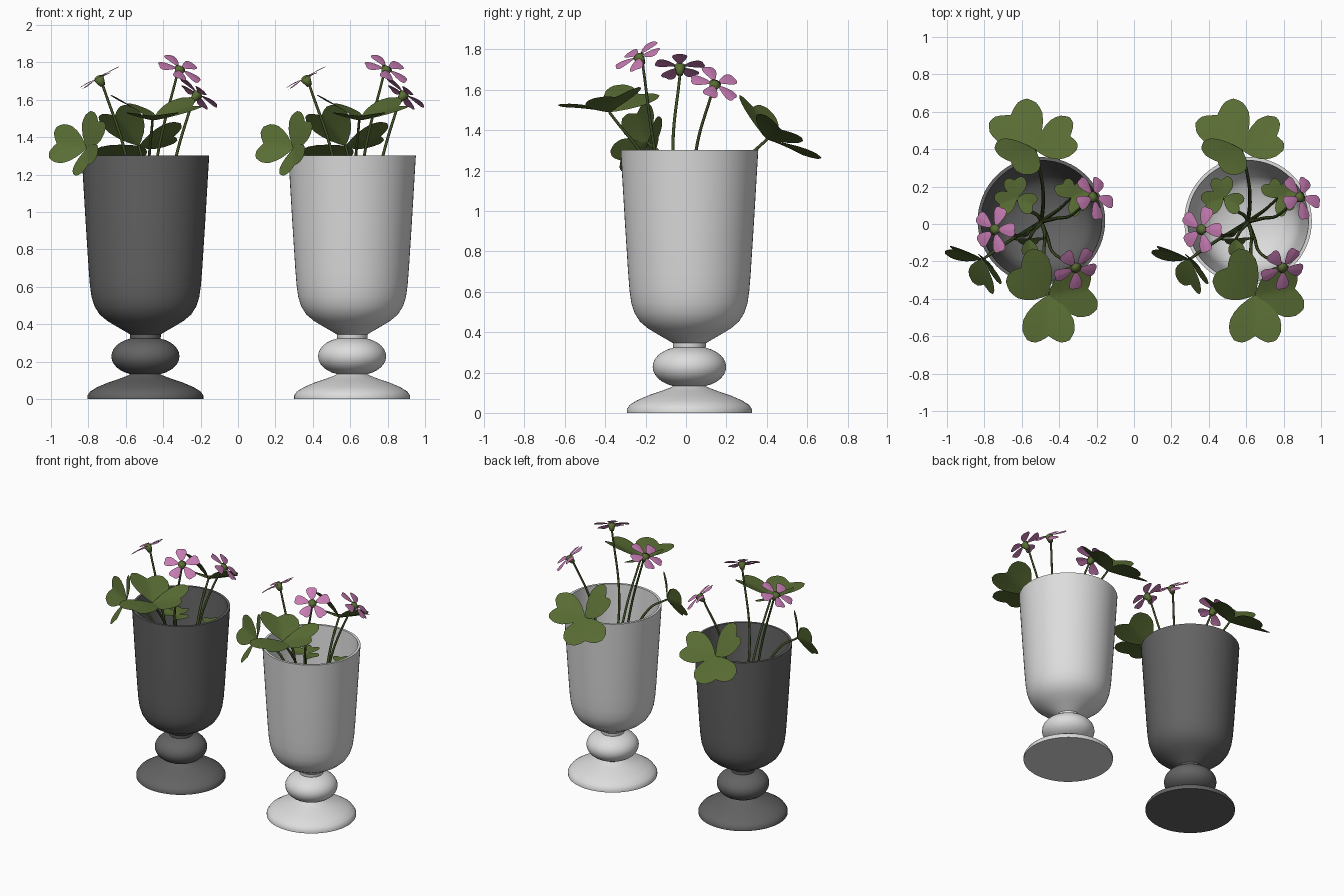
import bpy, bmesh, math
from mathutils import Vector, Matrix

if "Cube" in bpy.data.objects:
    bpy.data.objects.remove(bpy.data.objects["Cube"])

def mat(name, rgb):
    m = bpy.data.materials.new(name)
    m.diffuse_color = (*rgb, 1)
    m.use_nodes = True
    m.node_tree.nodes["Principled BSDF"].inputs["Base Color"].default_value = m.diffuse_color
    return m

DARK = mat("dark_grey", (0.125, 0.125, 0.125))
LIGHT = mat("light_grey", (0.72, 0.72, 0.72))
LEAF = mat("leaf_green", (0.10, 0.152, 0.034))
STEM = mat("stem_green", (0.05, 0.08, 0.018))
PINK = mat("petal_pink", (0.57, 0.20, 0.45))

OFFSET = Vector((1.105, 0, 0))          # second pot is a copy of the first
POT = Vector((-0.495, 0.017, 0))
ROOT = Vector((-0.495, 0.012, 0.46))

def add(name, bm, mats):
    """Turn a bmesh into a smooth object plus a copy in the second pot."""
    me = bpy.data.meshes.new(name)
    bm.to_mesh(me)
    bm.free()
    for m in mats:
        me.materials.append(m)
    for p in me.polygons:
        p.use_smooth = True
    for side, off in (("left", Vector()), ("right", OFFSET)):
        ob = bpy.data.objects.new(f"{name}_{side}", me)
        ob.location = off
        bpy.context.collection.objects.link(ob)

# ---- goblet pots: one revolved profile -------------------------------------
def goblet(name, centre, material):
    prof = [(0, 0), (0.31, 0), (0.31, 0.018), (0.295, 0.04), (0.26, 0.062), (0.2, 0.088),
            (0.14, 0.108), (0.095, 0.125)]
    for i in range(1, 16):              # ball on the stem
        a = math.pi * i / 16
        r = 0.182 * math.sin(a) ** 0.85
        if r > 0.07:
            prof.append((r, 0.228 - 0.103 * math.cos(a)))
    prof += [(0.082, 0.332), (0.082, 0.345), (0.11, 0.362), (0.155, 0.388), (0.205, 0.418),
             (0.245, 0.452), (0.272, 0.495), (0.288, 0.545), (0.297, 0.61), (0.304, 0.7),
             (0.32, 0.95), (0.341, 1.303), (0.323, 1.303), (0.302, 0.95), (0.286, 0.7),
             (0.277, 0.6), (0.262, 0.53), (0.232, 0.475), (0.18, 0.435), (0.09, 0.41), (0, 0.40)]
    bm = bmesh.new()
    vs = [bm.verts.new((r, 0, z)) for r, z in prof]
    es = [bm.edges.new(p) for p in zip(vs, vs[1:])]
    bmesh.ops.spin(bm, geom=vs + es, axis=(0, 0, 1), cent=(0, 0, 0), steps=64, angle=2 * math.pi)
    bmesh.ops.remove_doubles(bm, verts=bm.verts, dist=1e-4)
    bmesh.ops.recalc_face_normals(bm, faces=bm.faces)
    me = bpy.data.meshes.new(name)
    bm.to_mesh(me)
    bm.free()
    me.materials.append(material)
    ob = bpy.data.objects.new(name, me)
    ob.location = centre
    bpy.context.collection.objects.link(ob)
    bpy.context.view_layer.objects.active = ob
    ob.select_set(True)
    bpy.ops.object.shade_smooth_by_angle(angle=math.radians(40))
    ob.select_set(False)

goblet("dark_goblet", POT, DARK)
goblet("light_goblet", POT + OFFSET, LIGHT)

# ---- blades: heart leaflets and petals as polar fans -----------------------
HEART = [(0, 0.86), (6, 0.93), (14, 1.03), (24, 1.06), (36, 0.93), (46, 0.72), (54, 0.42), (60, 0.14)]
PETAL = [(0, 0.97), (10, 1.0), (18, 0.96), (24, 0.83), (28, 0.62), (32, 0.3)]

def reach(table, a):
    for (a0, r0), (a1, r1) in zip(table, table[1:]):
        if a <= a1 + 1e-6:
            return r0 + (r1 - r0) * (a - a0) / (a1 - a0)
    return table[-1][1]

def blade(bm, base, tip, normal, table, fold, arch, mi=0):
    """Fan from base to tip; fold lifts the sides, arch bows the length."""
    base, tip = Vector(base), Vector(tip)
    d = tip - base
    L = d.length
    d.normalize()
    side = Vector(normal).cross(d).normalized()
    up = d.cross(side)
    n, rings, amax = 24, 5, table[-1][0]
    root = bm.verts.new(base)
    prev = None
    for k in range(1, rings + 1):
        row = []
        for i in range(n + 1):
            a = -amax + 2 * amax * i / n
            r = reach(table, abs(a)) * k / rings
            x, y = r * math.cos(math.radians(a)), r * math.sin(math.radians(a))
            h = fold * (math.sqrt(y * y + 0.004) - 0.063) + arch * x * (1 - x)
            row.append(bm.verts.new(base + L * (x * d + y * side + h * up)))
        for i in range(n):
            f = [root, row[i], row[i + 1]] if prev is None else [prev[i], row[i], row[i + 1], prev[i + 1]]
            bm.faces.new(f).material_index = mi
        prev = row

# ---- stems: tapered tubes through a few points -----------------------------
def stem(name, points, r0=0.011, r1=0.007):
    cu = bpy.data.curves.new(name, 'CURVE')
    cu.dimensions = '3D'
    cu.bevel_depth = 1.0
    cu.bevel_resolution = 2
    cu.resolution_u = 8
    sp = cu.splines.new('BEZIER')
    sp.bezier_points.add(len(points) - 1)
    for i, (bp, p) in enumerate(zip(sp.bezier_points, points)):
        bp.co = p
        bp.handle_left_type = bp.handle_right_type = 'AUTO'
        bp.radius = r0 + (r1 - r0) * i / (len(points) - 1)
    tmp = bpy.data.objects.new("tmp", cu)
    bpy.context.collection.objects.link(tmp)
    bpy.context.view_layer.update()
    me = tmp.evaluated_get(bpy.context.evaluated_depsgraph_get()).to_mesh()
    bm = bmesh.new()
    bm.from_mesh(me)
    for f in bm.faces:
        f.material_index = 0
    bpy.data.objects.remove(tmp)
    add(name, bm, [STEM])

# ---- clover leaves: centre, stem way-point, (tip, facing) per leaflet ------
LEAVES = {
    "back_leaf": ((-0.53, 0.40, 1.355), (-0.50, 0.27, 1.22), [
        ((-0.68, 0.61, 1.26), (-0.1, 0.4, 0.9)),
        ((-0.31, 0.48, 1.41), (-0.1, 0.5, 0.85)),
        ((-0.68, 0.32, 1.54), (0.4, 0.7, 0.55))]),
    "front_leaf": ((-0.457, -0.38, 1.49), (-0.48, -0.17, 1.2), [
        ((-0.457, -0.635, 1.515), (0, 0.05, 1)),
        ((-0.63, -0.21, 1.59), (0.45, -0.1, 0.85)),
        ((-0.21, -0.34, 1.575), (-0.3, -0.3, 0.9))]),
    "left_leaf": ((-0.81, -0.19, 1.34), (-0.71, -0.12, 1.27), [
        ((-0.995, -0.125, 1.37), (-0.1, -0.95, 0.25)),
        ((-0.735, -0.25, 1.505), (-0.7, -0.6, 0.2)),
        ((-0.80, -0.345, 1.235), (-0.7, -0.3, 0.55))]),
    "small_leaf_a": ((-0.625, 0.14, 1.15), (-0.58, 0.08, 0.9), [
        ((-0.64, 0.25, 1.16), (0, 0, 1)),
        ((-0.735, 0.10, 1.16), (0, 0, 1)),
        ((-0.53, 0.095, 1.16), (0, 0, 1))]),
    "small_leaf_b": ((-0.335, 0.14, 1.15), (-0.40, 0.08, 0.9), [
        ((-0.39, 0.225, 1.16), (0, 0, 1)),
        ((-0.28, 0.06, 1.16), (0, 0, 1)),
        ((-0.24, 0.19, 1.16), (0, 0, 1))]),
    "small_leaf_c": ((-0.56, -0.08, 1.02), (-0.53, -0.03, 0.8), [
        ((-0.63, -0.09, 0.95), (0, -0.8, 0.4)),
        ((-0.50, -0.09, 0.95), (0.2, -0.8, 0.4)),
        ((-0.56, -0.17, 1.03), (0.4, 0, 0.8))]),
}
for name, (c, way, leaflets) in LEAVES.items():
    bm = bmesh.new()
    for tip, nrm in leaflets:
        blade(bm, c, tip, nrm, HEART, 0.15, 0.08)
    add(name, bm, [LEAF])
    mid = ROOT.lerp(Vector(way), 0.45) + Vector((0.012, 0.008, 0.06))
    stem(name + "_stem", [ROOT, mid, way, c])

# ---- flowers: five petals round a green cup --------------------------------
FLOWERS = {
    "left_flower": ((-0.745, -0.03, 1.715), (-0.5, 0.0, 0.87), (-0.60, -0.065, 1.3)),
    "front_flower": ((-0.31, -0.235, 1.765), (0.38, -0.45, 0.8), (-0.43, -0.155, 1.3)),
    "right_flower": ((-0.215, 0.145, 1.63), (0.6, 0.3, 0.74), (-0.33, 0.05, 1.3)),
}
for name, (c, nrm, way) in FLOWERS.items():
    c, nrm = Vector(c), Vector(nrm).normalized()
    rot = nrm.to_track_quat('Z', 'Y').to_matrix()
    bm = bmesh.new()
    for i in range(5):
        a = 2 * math.pi * i / 5 + 0.3
        d = Vector((math.cos(a), math.sin(a), 0))
        tilt = Vector((0, 0, 0.008 * math.sin(2 * a)))
        blade(bm, c + rot @ (d * 0.014), c + rot @ (d * 0.126 + tilt), nrm, PETAL, -0.12, 0.15, 1)
    place = Matrix.Translation(c) @ rot.to_4x4()
    bmesh.ops.create_cone(bm, cap_ends=True, segments=10, radius1=0.014, radius2=0.030, depth=0.05,
                          matrix=place @ Matrix.Translation((0, 0, -0.022)))
    bmesh.ops.create_uvsphere(bm, u_segments=10, v_segments=6, radius=0.024,
                              matrix=place @ Matrix.Diagonal((1, 1, 0.6, 1)))
    add(name, bm, [LEAF, PINK])
    end = c - nrm * 0.045
    low = ROOT.lerp(Vector(way), 0.5)
    stem(name + "_stem", [ROOT, low, way, end], 0.010, 0.007)
